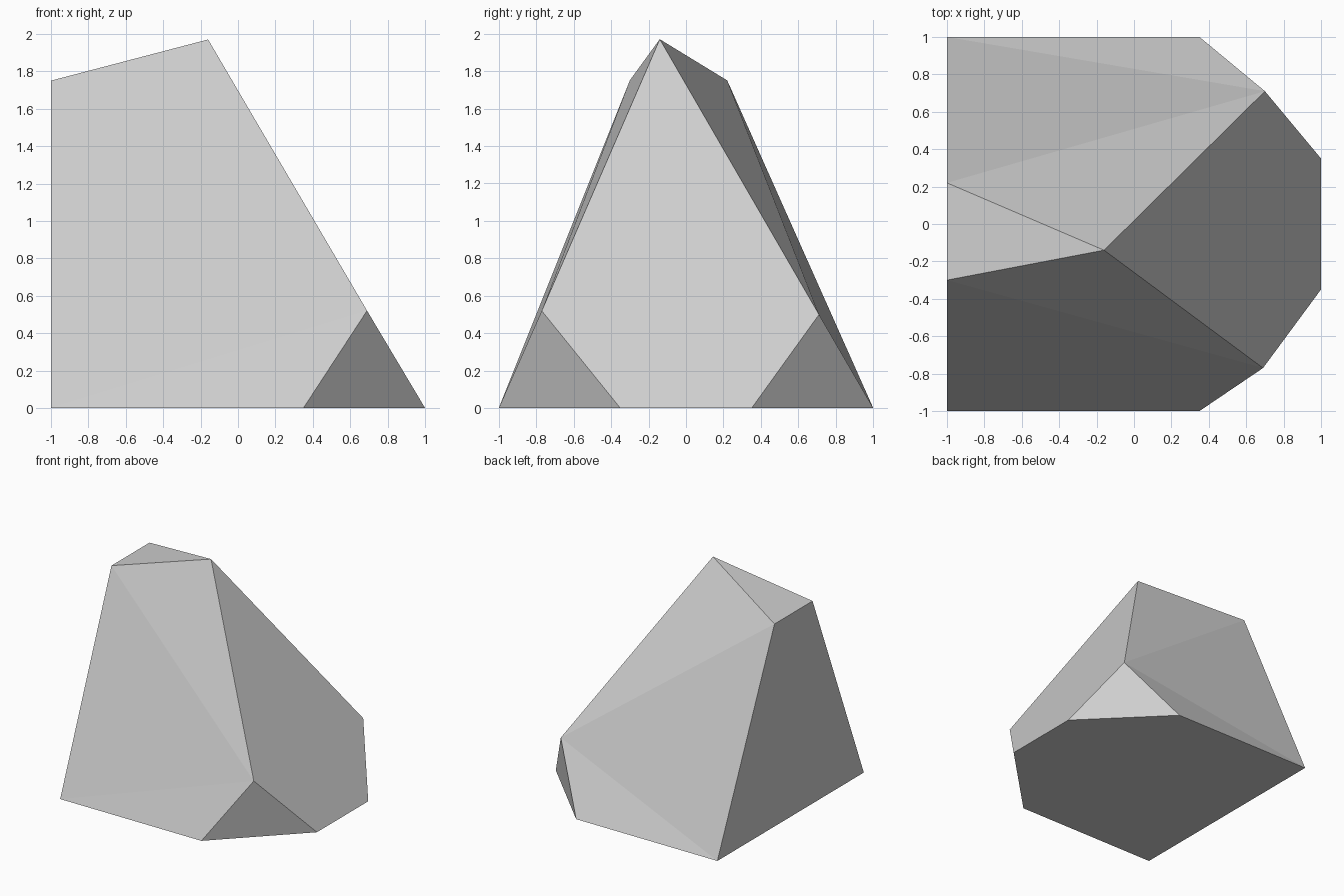
import bpy
import bmesh

cube = bpy.data.objects.get("Cube")
if cube:
    bpy.data.objects.remove(cube, do_unlink=True)

# Stone colour
stone = bpy.data.materials.new("light_grey_stone")
stone.use_nodes = True
colour = (0.62, 0.62, 0.62, 1)
stone.diffuse_color = colour
shader = next(n for n in stone.node_tree.nodes if n.type == "BSDF_PRINCIPLED")
shader.inputs["Base Color"].default_value = colour
shader.inputs["Roughness"].default_value = 0.9

# Named corners of the faceted rock
corners = {
    "front_left": (-1, -1, 0),
    "front_right": (0.35, -1, 0),
    "side_front": (1, -0.35, 0),
    "side_back": (1, 0.35, 0),
    "back_right": (0.35, 1, 0),
    "back_left": (-1, 1, 0),
    "chip_front": (0.69, -0.77, 0.52),
    "chip_back": (0.7, 0.71, 0.5),
    "peak": (-0.16, -0.14, 1.97),
    "ridge_front": (-1, -0.3, 1.75),
    "ridge_back": (-1, 0.22, 1.75),
}

# Facets, each listed by its corners
facets = [
    # base
    "front_left back_left back_right side_back side_front front_right",
    # flat cut side
    "front_left ridge_front ridge_back back_left",
    # front slope
    "front_left front_right chip_front",
    "front_left chip_front ridge_front",
    "ridge_front chip_front peak",
    # back slope
    "back_left chip_back back_right",
    "back_left ridge_back chip_back",
    "ridge_back peak chip_back",
    # long slope and the two chipped corners under it
    "peak chip_front side_front side_back chip_back",
    "front_right side_front chip_front",
    "back_right chip_back side_back",
    # top
    "ridge_front peak ridge_back",
]

bm = bmesh.new()
points = {name: bm.verts.new(place) for name, place in corners.items()}
for facet in facets:
    bm.faces.new([points[name] for name in facet.split()])
bmesh.ops.recalc_face_normals(bm, faces=bm.faces)

mesh = bpy.data.meshes.new("faceted_rock")
bm.to_mesh(mesh)
bm.free()
mesh.materials.append(stone)
rock = bpy.data.objects.new("faceted_rock", mesh)
bpy.context.collection.objects.link(rock)
